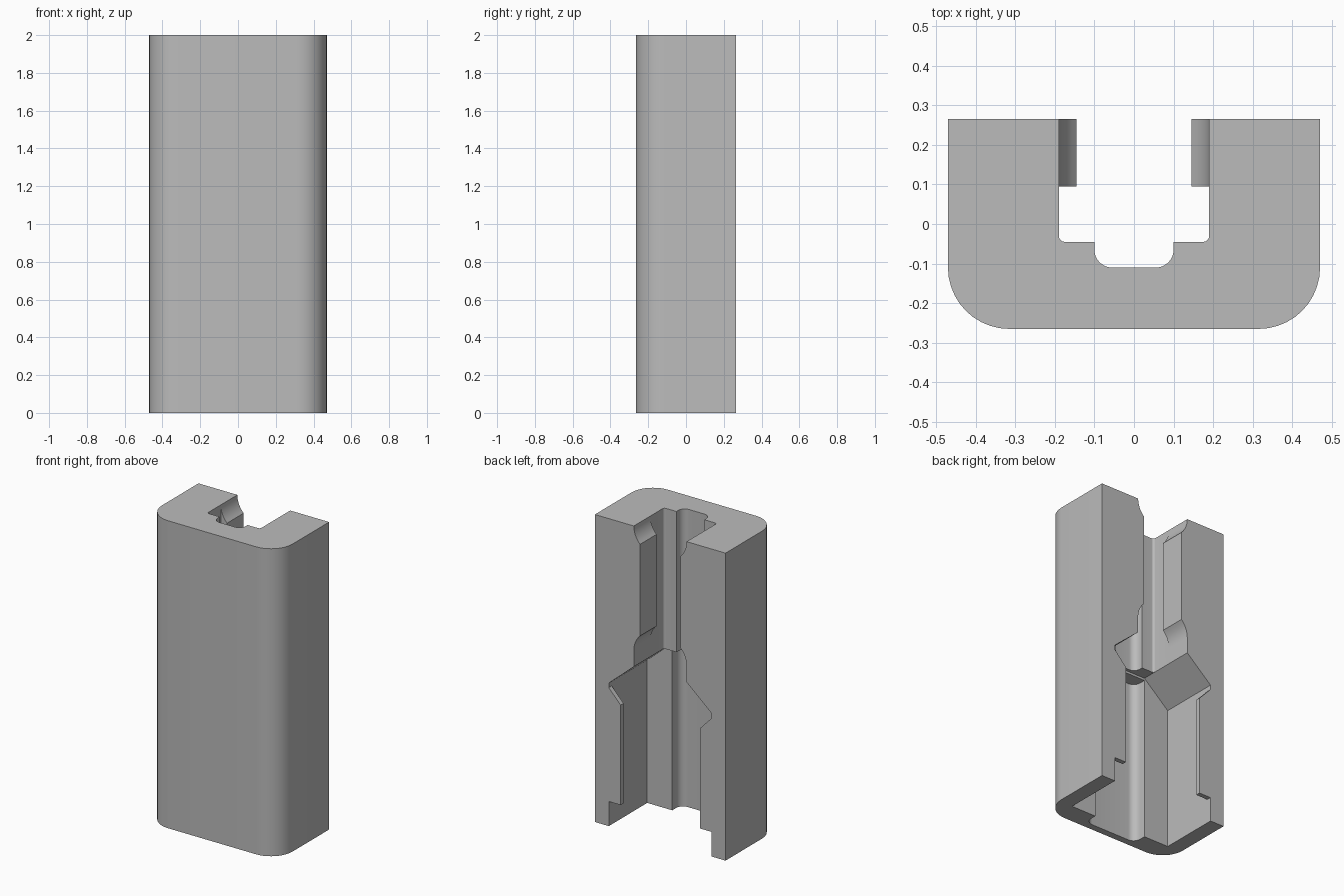
import bpy, bmesh
from math import sin, cos, pi, radians
from mathutils import Vector

cube = bpy.data.objects.get("Cube")
if cube:
    bpy.data.objects.remove(cube, do_unlink=True)

grey = bpy.data.materials.new("neutral_grey")
grey.use_nodes = True
grey.diffuse_color = (0.5, 0.5, 0.5, 1)
grey.node_tree.nodes["Principled BSDF"].inputs["Base Color"].default_value = (0.5, 0.5, 0.5, 1)


def rounded(corners, steps=10):
    """Outline whose (x, y, radius) right-angle corners become arcs."""
    pts = [Vector(c[:2]) for c in corners]
    out = []
    for i, c in enumerate(corners):
        r = c[2] if len(c) > 2 else 0
        p = pts[i]
        if not r:
            out.append(p)
            continue
        a = (pts[i - 1] - p).normalized() * r
        b = (pts[(i + 1) % len(pts)] - p).normalized() * r
        for k in range(steps + 1):
            t = k / steps * pi / 2
            out.append(p + a * (1 - sin(t)) + b * (1 - cos(t)))
    return out


def mirrored(half):
    """Close a right-hand half outline with its mirror image."""
    return list(half) + [(-c[0], *c[1:]) for c in reversed(half)]


def prism(name, outline, low, high, axis="Z"):
    """Extrude an outline along z, or an x-z outline along y."""
    place = (lambda p, h: (p[0], p[1], h)) if axis == "Z" else (lambda p, h: (p[0], h, p[1]))
    bm = bmesh.new()
    a = [bm.verts.new(place(p, low)) for p in outline]
    b = [bm.verts.new(place(p, high)) for p in outline]
    bm.faces.new(a)
    bm.faces.new(b)
    for i in range(len(a)):
        j = (i + 1) % len(a)
        bm.faces.new((a[i], a[j], b[j], b[i]))
    bmesh.ops.recalc_face_normals(bm, faces=bm.faces)
    mesh = bpy.data.meshes.new(name)
    bm.to_mesh(mesh)
    bm.free()
    mesh.materials.append(grey)
    obj = bpy.data.objects.new(name, mesh)
    bpy.context.collection.objects.link(obj)
    return obj


def flare(z, direction, steps=8):
    """Concave arc from the wide wall at z to the lip, as (x, z) points."""
    wide, lip, height = 0.19, 0.145, 0.107
    w = wide - lip
    r = (height ** 2 + w ** 2) / (2 * w)
    return [(wide - r + (r * r - (height * k / steps) ** 2) ** 0.5,
             z + direction * height * k / steps) for k in range(steps + 1)]


# Solid housing with rounded front corners
housing = prism("housing", rounded(mirrored([(0.47, -0.265, 0.155), (0.47, 0.265)])), 0, 2)

# Back opening with its curved upper lip and stepped lower lip
mouth = [(0.37, -0.1), (0.37, 0.16), (0.285, 0.16), (0.285, 0.81), (0.37, 0.90),
         (0.37, 0.93), (0.19, 1.085)]
mouth += flare(1.19, 1) + list(reversed(flare(2, -1))) + [(0.19, 2.1)]

# Wide lower chamber and narrow upper channel
chamber = [(0.37, -0.1), (0.37, 0.93), (0.19, 1.085)]
channel = [(0.10, -0.11, 0.045), (0.10, -0.045), (0.19, -0.045, 0.015), (0.19, 0.095)]
groove = [(0.19, -0.22, 0.05), (0.19, 0.0)]

cutters = [
    prism("chamber_cutter", mirrored(chamber), -0.13, 0.235, "Y"),
    prism("groove_cutter", rounded(mirrored(groove)), -0.1, 1.07),
    prism("channel_cutter", rounded(mirrored(channel)), 1.0, 2.1),
    prism("mouth_cutter", mirrored(mouth), 0.095, 0.3, "Y"),
]

bpy.context.view_layer.objects.active = housing
for cutter in cutters:
    cutter.hide_render = True
    mod = housing.modifiers.new(cutter.name, "BOOLEAN")
    mod.operation = "DIFFERENCE"
    mod.solver = "EXACT"
    mod.object = cutter
    bpy.ops.object.modifier_apply(modifier=mod.name)
for cutter in cutters:
    bpy.data.objects.remove(cutter, do_unlink=True)

bpy.ops.object.select_all(action="DESELECT")
housing.select_set(True)
bpy.ops.object.shade_smooth_by_angle(angle=radians(30))
